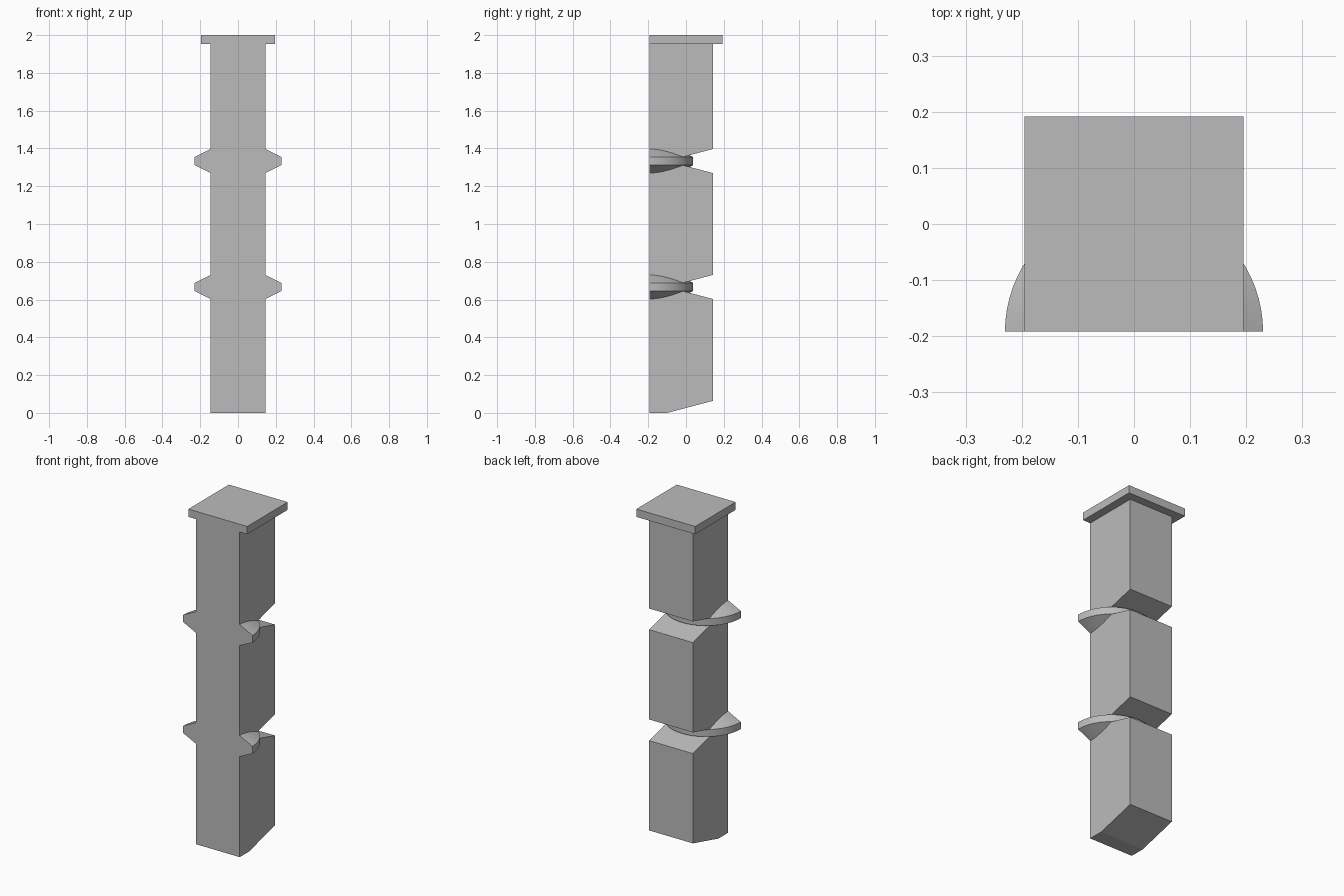
import bpy, bmesh, math
from mathutils import Vector

cube = bpy.data.objects.get("Cube")
if cube:
    bpy.data.objects.remove(cube, do_unlink=True)

FRONT, BACK = -0.192, 0.142      # flush front plane, back of the shaft
HALF_W, CAP_W = 0.1455, 0.1955   # half widths of shaft and cap
NECK_Y, SLOPE = -0.10, 0.0635    # inner edge and rise of the bevelled notches
COLLAR_R, RIM = 0.23, 0.0215     # collar radius and half rim height
LEVELS = (2 / 3, 4 / 3)          # heights of the notches and collars

stone = bpy.data.materials.new("grey stone")
stone.use_nodes = True
grey = (0.5, 0.5, 0.5, 1)
stone.diffuse_color = grey
stone.node_tree.nodes["Principled BSDF"].inputs["Base Color"].default_value = grey


def add_object(name, bm):
    bmesh.ops.recalc_face_normals(bm, faces=bm.faces)
    mesh = bpy.data.meshes.new(name)
    bm.to_mesh(mesh)
    bm.free()
    mesh.materials.append(stone)
    obj = bpy.data.objects.new(name, mesh)
    bpy.context.collection.objects.link(obj)
    return obj


def extrude_profile(name, points, half_width):
    """Extrude a side outline of (y, z) points across x."""
    bm = bmesh.new()
    face = bm.faces.new([bm.verts.new((-half_width, y, z)) for y, z in points])
    new = bmesh.ops.extrude_face_region(bm, geom=[face])["geom"]
    verts = [v for v in new if isinstance(v, bmesh.types.BMVert)]
    bmesh.ops.translate(bm, verts=verts, vec=(2 * half_width, 0, 0))
    return add_object(name, bm)


def lathe_collar(name, height):
    """Round collar with a thin rim and conical faces above and below."""
    core, rise = 0.08, 0.096
    outline = [(0, -rise), (core, -rise), (COLLAR_R, -RIM),
               (COLLAR_R, RIM), (core, rise), (0, rise)]
    bm = bmesh.new()
    verts = [bm.verts.new((r, FRONT, height + z)) for r, z in outline]
    edges = [bm.edges.new(pair) for pair in zip(verts, verts[1:])]
    bmesh.ops.spin(bm, geom=verts + edges, cent=(0, FRONT, 0), axis=(0, 0, 1),
                   angle=math.tau, steps=72)
    bmesh.ops.remove_doubles(bm, verts=bm.verts, dist=0.0001)
    return add_object(name, bm)


# Shaft: side outline with a bevelled foot and two V notches in the back
extra = FRONT - 0.1
outline = [(extra, 0), (NECK_Y, 0), (BACK, SLOPE)]
for z in LEVELS:
    outline += [(BACK, z - SLOPE), (NECK_Y, z), (BACK, z + SLOPE)]
outline += [(BACK, 1.98), (extra, 1.98)]
pillar = extrude_profile("pillar", outline, HALF_W)

# Cap slab and collars, joined to the shaft
parts = [extrude_profile("cap", [(extra, 1.953), (-FRONT, 1.953), (-FRONT, 2), (extra, 2)], CAP_W)]
parts += [lathe_collar("collar", z) for z in LEVELS]
for part in parts:
    part.hide_render = True
    union = pillar.modifiers.new("join " + part.name, 'BOOLEAN')
    union.operation = 'UNION'
    union.solver = 'EXACT'
    union.object = part

bpy.context.view_layer.update()
joined = pillar.evaluated_get(bpy.context.evaluated_depsgraph_get())
bm = bmesh.new()
bm.from_mesh(joined.to_mesh())
joined.to_mesh_clear()
pillar.modifiers.clear()
for part in parts:
    bpy.data.objects.remove(part, do_unlink=True)

# Slice everything flush along the front and close the cut
bmesh.ops.bisect_plane(bm, geom=bm.verts[:] + bm.edges[:] + bm.faces[:], dist=0.00001,
                       plane_co=Vector((0, FRONT, 0)), plane_no=Vector((0, 1, 0)),
                       clear_inner=True)
bmesh.ops.holes_fill(bm, edges=[e for e in bm.edges if e.is_boundary], sides=0)
bmesh.ops.recalc_face_normals(bm, faces=bm.faces)
for face in bm.faces:
    face.material_index = 0
bm.to_mesh(pillar.data)
bm.free()

# Round collar surfaces stay smooth, all corners stay sharp
bpy.ops.object.select_all(action='DESELECT')
bpy.context.view_layer.objects.active = pillar
pillar.select_set(True)
bpy.ops.object.shade_smooth_by_angle(angle=math.radians(12))
